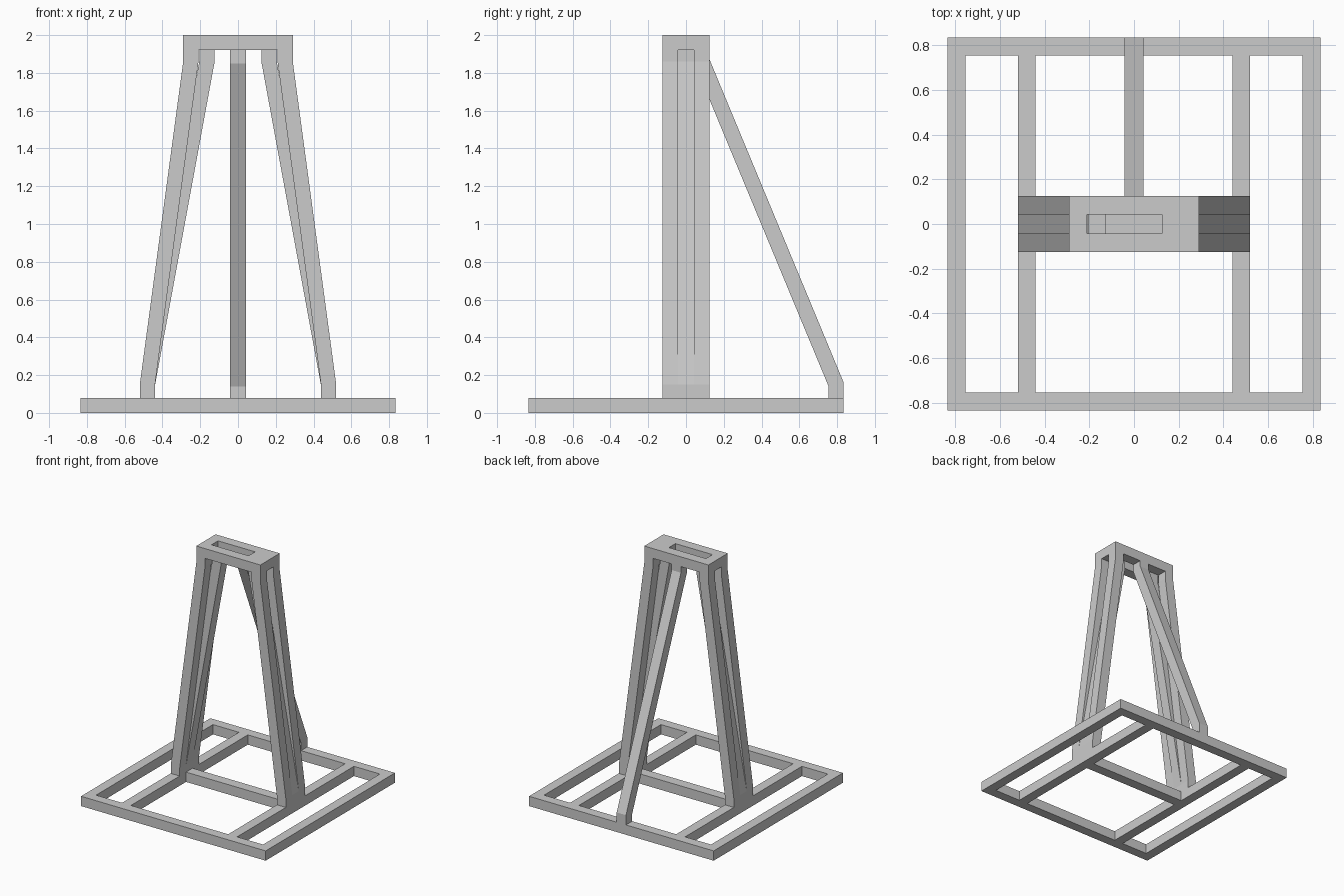
import bpy
import bmesh

cube = bpy.data.objects.get("Cube")
if cube:
    bpy.data.objects.remove(cube, do_unlink=True)

GREY = (0.6, 0.6, 0.6, 1.0)
metal = bpy.data.materials.new("plain grey")
metal.use_nodes = True
metal.diffuse_color = GREY
metal.node_tree.nodes["Principled BSDF"].inputs["Base Color"].default_value = GREY

BAR = 0.08      # bar thickness
HALF = 0.835    # half width of the base
TOP = 1.92      # underside of the head


def finish(name, bm):
    bmesh.ops.recalc_face_normals(bm, faces=bm.faces)
    mesh = bpy.data.meshes.new(name)
    bm.to_mesh(mesh)
    bm.free()
    mesh.materials.append(metal)
    obj = bpy.data.objects.new(name, mesh)
    bpy.context.collection.objects.link(obj)
    return obj


def box(name, x, y, z):
    """Box from three (low, high) ranges."""
    bm = bmesh.new()
    bmesh.ops.create_cube(bm, size=1)
    for v in bm.verts:
        v.co = [r[0] + (c + 0.5) * (r[1] - r[0]) for r, c in zip((x, y, z), v.co)]
    return finish(name, bm)


def bent_bar(name, foot, head, kinks, depth, place):
    """Bar with upright ends and a leaning middle; foot and head are its
    outer edge, kinks the bend heights (outer low/high, inner low/high)."""
    out_low, out_high, in_low, in_high = kinks
    outer = [(foot, BAR), (foot, out_low), (head, out_high), (head, TOP)]
    inner = [(foot - BAR, BAR), (foot - BAR, in_low), (head - BAR, in_high), (head - BAR, TOP)]
    bm = bmesh.new()
    rings = []
    for o, i in zip(outer, inner):
        ring = [(o, depth[0]), (o, depth[1]), (i, depth[1]), (i, depth[0])]
        rings.append([bm.verts.new(place(p[0], d, p[1])) for p, d in ring])
    for a, b in zip(rings, rings[1:]):
        for k in range(4):
            n = (k + 1) % 4
            bm.faces.new((a[k], a[n], b[n], b[k]))
    bm.faces.new(rings[0])
    bm.faces.new(rings[-1])
    return finish(name, bm)


# Base frame
INNER = HALF - BAR
for side, s in (("left", 1), ("right", -1)):
    box(f"base_{side}_rail", sorted((s * INNER, s * HALF)), (-INNER, INNER), (0, BAR))
    box(f"base_{side}_inner_rail", sorted((s * 0.44, s * 0.52)), (-INNER, INNER), (0, BAR))
for end, s in (("back", 1), ("front", -1)):
    box(f"base_{end}_rail", (-HALF, HALF), sorted((s * INNER, s * HALF)), (0, BAR))
box("base_cross_bar", (-0.44, 0.44), (-0.042, 0.042), (0, BAR))

# Legs: two outer bars and a steeper middle bar on each side
for side, s in (("left", 1), ("right", -1)):
    def across(u, d, z, s=s):
        return (s * u, d, z)
    for row, depth in (("front", (-0.125, -0.042)), ("back", (0.042, 0.125))):
        bent_bar(f"{side}_{row}_leg", 0.52, 0.29, (0.15, 1.86, 0.145, 1.855), depth, across)
    bent_bar(f"{side}_middle_leg", 0.52, 0.205, (0.15, 1.86, 0.142, 1.852),
             (-0.042, 0.042), across)

# Rear brace
bent_bar("rear_brace", HALF, 0.125, (0.16, 1.87, 0.14, 1.85), (-0.042, 0.042),
         lambda u, d, z: (d, u, z))

# Head plate, built around its offset slot
for end, s in (("back", 1), ("front", -1)):
    box(f"head_{end}_bar", (-0.29, 0.29), sorted((s * 0.042, s * 0.125)), (TOP, 2))
box("head_left_block", (0.125, 0.29), (-0.042, 0.042), (TOP, 2))
box("head_right_block", (-0.29, -0.21), (-0.042, 0.042), (TOP, 2))
